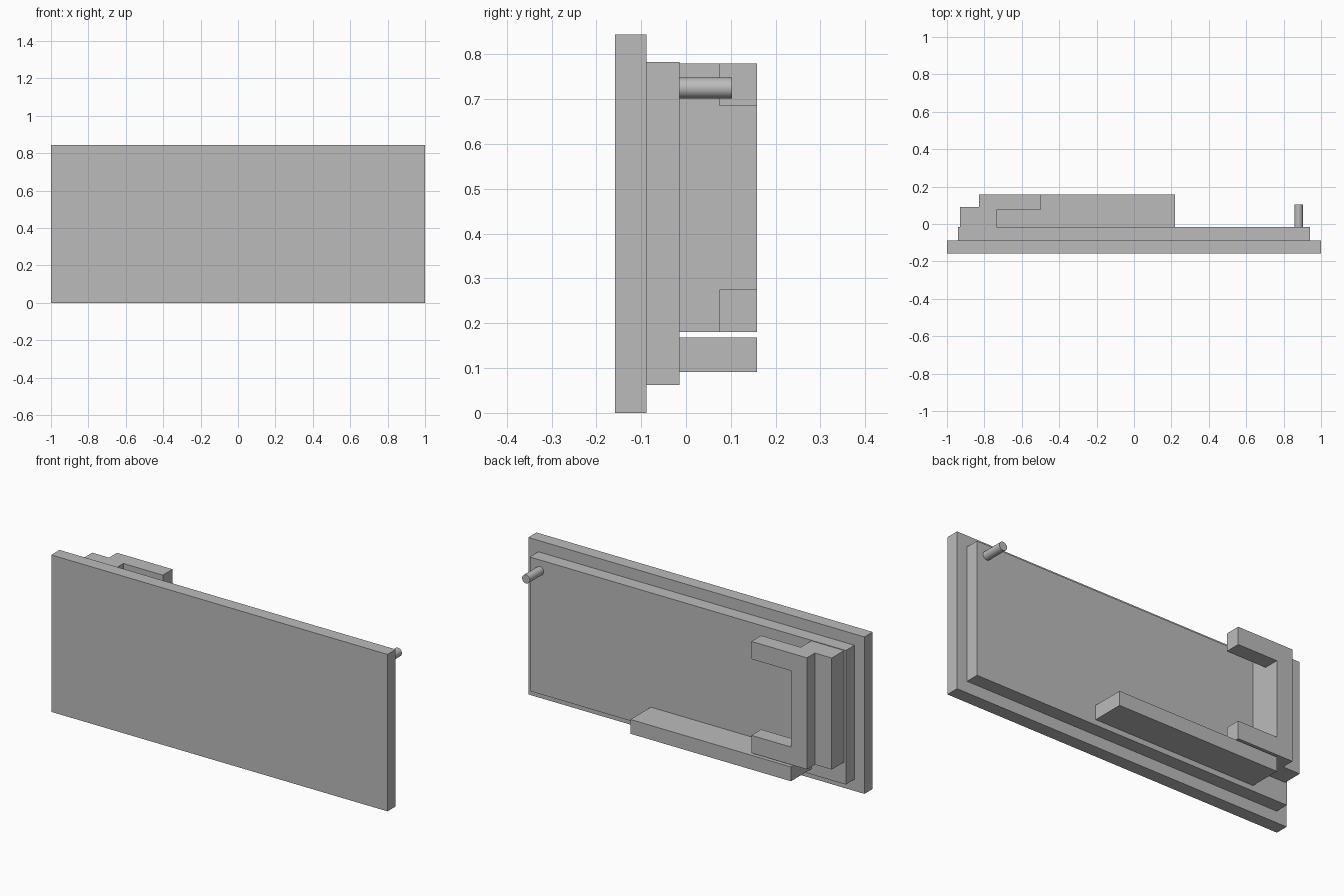
import bpy, bmesh, math

cube = bpy.data.objects.get("Cube")
if cube:
    bpy.data.objects.remove(cube, do_unlink=True)

# Single plain grey
GREY = (0.5, 0.5, 0.5, 1)
grey = bpy.data.materials.new("plain grey")
grey.use_nodes = True
grey.diffuse_color = GREY
bsdf = next(n for n in grey.node_tree.nodes if n.type == 'BSDF_PRINCIPLED')
bsdf.inputs["Base Color"].default_value = GREY


def add_object(name, bm):
    bmesh.ops.recalc_face_normals(bm, faces=bm.faces)
    mesh = bpy.data.meshes.new(name)
    bm.to_mesh(mesh)
    bm.free()
    mesh.materials.append(grey)
    obj = bpy.data.objects.new(name, mesh)
    bpy.context.collection.objects.link(obj)
    return obj


def box(name, x, y, z):
    """Box spanning the given (low, high) ranges."""
    bm = bmesh.new()
    bmesh.ops.create_cube(bm, size=1)
    for v in bm.verts:
        v.co = [(lo + hi) / 2 + c * (hi - lo)
                for c, (lo, hi) in zip(v.co, (x, y, z))]
    return add_object(name, bm)


def extrude(name, outline, direction):
    """Solid made by pushing a flat outline along a direction."""
    bm = bmesh.new()
    face = bm.faces.new([bm.verts.new(p) for p in outline])
    moved = bmesh.ops.extrude_face_region(bm, geom=[face])["geom"]
    bmesh.ops.translate(bm, vec=direction,
                        verts=[g for g in moved if isinstance(g, bmesh.types.BMVert)])
    return add_object(name, bm)


PANEL_BACK = -0.015   # rear surface of the inner panel
REAR = 0.158          # rearmost plane of ledge and bracket
BOTTOM, TOP = 0.18, 0.78

# Layered panel
box("front_panel", (-1, 1), (-REAR, -0.088), (0, 0.844))
box("inner_panel", (-0.94, 0.94), (-0.088, PANEL_BACK), (0.062, 0.783))

# Ledge below the bracket
box("bottom_ledge", (-0.735, 0.22), (PANEL_BACK, REAR), (0.091, 0.168))

# Bracket spine: stepped plan pushed upward
plan = [(-0.93, PANEL_BACK), (-0.735, PANEL_BACK), (-0.735, REAR),
        (-0.83, REAR), (-0.83, 0.09), (-0.93, 0.09)]
extrude("bracket_spine", [(x, y, BOTTOM) for x, y in plan], (0, 0, TOP - BOTTOM))

# Two bracket arms, raised clear of the panel
for name, low in (("lower_bracket_arm", BOTTOM), ("upper_bracket_arm", TOP - 0.095)):
    box(name, (-0.735, -0.5), (0.075, REAR), (low, low + 0.095))

# Round peg in the far upper corner
bpy.ops.mesh.primitive_cylinder_add(
    vertices=32, radius=0.023, depth=0.118,
    location=(0.88, PANEL_BACK + 0.059, 0.725), rotation=(math.pi / 2, 0, 0))
peg = bpy.context.object
peg.name = "peg"
peg.data.materials.append(grey)
bpy.ops.object.shade_smooth_by_angle()
